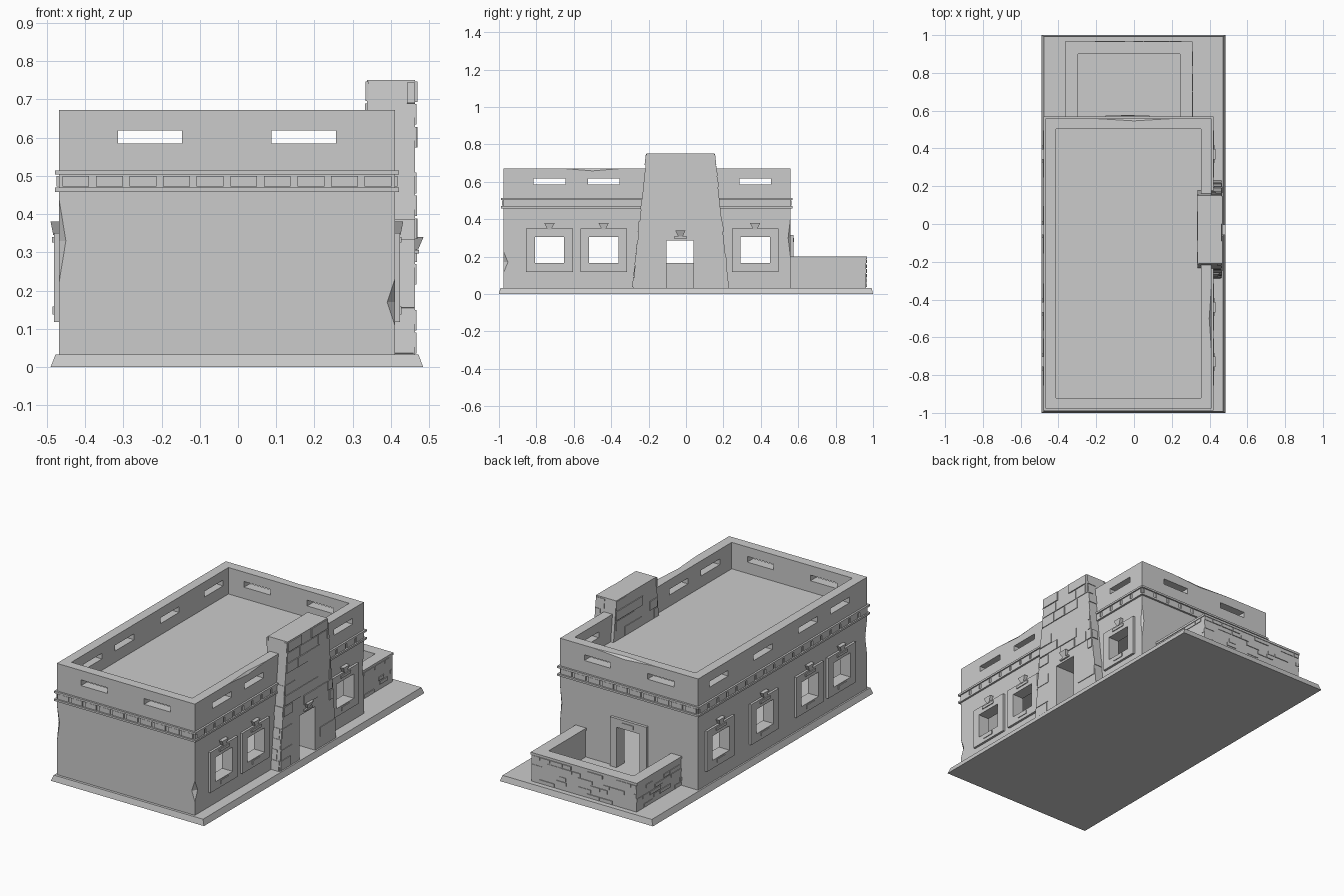
import bpy, bmesh, random
from mathutils import Matrix, Vector

random.seed(4)
if "Cube" in bpy.data.objects:
    bpy.data.objects.remove(bpy.data.objects["Cube"])

plaster = bpy.data.materials.new("grey_plaster")
plaster.use_nodes = True
GREY = (0.6, 0.6, 0.6, 1)
plaster.diffuse_color = GREY
plaster.node_tree.nodes["Principled BSDF"].inputs["Base Color"].default_value = GREY

# Main dimensions
LEFT, RIGHT, FRONT, BACK = -0.468, 0.41, -0.977, 0.558
GROUND, CEILING, ROOF, TOP = 0.033, 0.50, 0.52, 0.672
THICK = 0.055
FACE = {1: RIGHT, -1: LEFT}
WINDOWS = {1: (-0.73, -0.44, 0.37), -1: (-0.73, -0.44, -0.03, 0.37)}


def taper(bm, low, z0, high, z1):
    """Block with rectangle low (x0, x1, y0, y1) at z0 and high at z1."""
    for v in bmesh.ops.create_cube(bm, size=2)["verts"]:
        r, z = (high, z1) if v.co.z > 0 else (low, z0)
        v.co = (max(r[:2]) if v.co.x > 0 else min(r[:2]),
                max(r[2:]) if v.co.y > 0 else min(r[2:]), z)


def box(bm, x0, x1, y0, y1, z0, z1):
    taper(bm, (x0, x1, y0, y1), z0, (x0, x1, y0, y1), z1)


def make(name, bm):
    mesh = bpy.data.meshes.new(name)
    bm.to_mesh(mesh)
    bm.free()
    mesh.materials.append(plaster)
    ob = bpy.data.objects.new(name, mesh)
    bpy.context.collection.objects.link(ob)
    return ob


def cut(ob, bm):
    """Subtract everything in bm from the object."""
    cutter = make("cutter", bm)
    cutter.hide_render = True
    mod = ob.modifiers.new("cut", 'BOOLEAN')
    mod.operation, mod.solver, mod.object = 'DIFFERENCE', 'EXACT', cutter
    bpy.context.view_layer.objects.active = ob
    bpy.ops.object.modifier_apply(modifier=mod.name)
    bpy.data.objects.remove(cutter)


def bricks(bm, origin, u, v, span, height, row, length, depth, share, hole=None):
    """Scatter raised bricks on a plane; span(t) gives the row limits at height t."""
    u, v = Vector(u).normalized(), Vector(v).normalized()
    n = u.cross(v)
    frame = Matrix((u, v, n)).transposed().to_4x4()
    frame.translation = Vector(origin)
    count = round(height / row)
    for i in range(count):
        t0, t1 = height * i / count, height * (i + 1) / count
        a, b = span(t1)
        lo, hi = max(a, span(t0)[0]), min(b, span(t0)[1])
        s = lo
        while s < hi - 0.005:
            e = min(hi, s + length * random.uniform(0.6, 1.4))
            blocked = hole and s < hole[1] and e > hole[0] and t0 < hole[2]
            if random.random() < share and not blocked:
                start = len(bm.verts)
                box(bm, s, e, t0 + 0.003, t1 - 0.003, -0.004, depth * random.uniform(0.5, 1))
                bm.verts.ensure_lookup_table()
                bmesh.ops.transform(bm, matrix=frame, verts=bm.verts[start:])
            s = e + 0.004


# Plinth
bm = bmesh.new()
taper(bm, (-0.49, 0.484, -1, 1), 0, (-0.477, 0.472, -0.992, 0.992), GROUND)
make("plinth", bm)

# Hollow building: room below, sunken roof terrace above
bm = bmesh.new()
box(bm, LEFT, RIGHT, FRONT, BACK, 0.03, TOP)
walls = make("walls", bm)
inner = (LEFT + THICK, RIGHT - THICK, FRONT + THICK, BACK - THICK)
bm = bmesh.new()
box(bm, *inner, 0.02, CEILING)
box(bm, *inner, ROOF, 0.8)
cut(walls, bm)

# Windows, parapet slots and doorways
bm = bmesh.new()
for side, centres in WINDOWS.items():
    x0, x1 = FACE[side] - 0.08 * side, FACE[side] + 0.05 * side
    for y in centres:
        box(bm, x0, x1, y - 0.078, y + 0.078, 0.165, 0.305)
        box(bm, x0, x1, y - 0.085, y + 0.085, 0.585, 0.618)
for y in (FRONT, BACK):
    for x in (-0.23, 0.172):
        box(bm, x - 0.084, x + 0.084, y - 0.08, y + 0.08, 0.585, 0.618)
box(bm, 0.3, 0.5, -0.105, 0.04, 0.02, 0.285)
box(bm, -0.105, 0.04, 0.45, 0.6, 0.02, 0.265)
cut(walls, bm)

# Chipped corners and worn parapet edges
bm = bmesh.new()
for place, size in (((LEFT, FRONT, 0.33), (0.018, 0.018, 0.11)),
                    ((RIGHT, FRONT, 0.17), (0.02, 0.025, 0.06)),
                    ((RIGHT, BACK, 0.3), (0.012, 0.012, 0.1)),
                    ((RIGHT, -0.5, TOP), (0.012, 0.17, 0.014)),
                    ((0, BACK, TOP), (0.2, 0.012, 0.014))):
    bmesh.ops.create_uvsphere(bm, u_segments=4, v_segments=2, radius=1,
                              matrix=Matrix.LocRotScale(Vector(place), None, Vector(size)))
cut(walls, bm)

# Window surrounds with wedge-shaped ornament, lintel and sill tab
for side, centres in WINDOWS.items():
    bm = bmesh.new()
    f = FACE[side]
    inside = f - 0.006 * side

    def plate(y0, y1, z0, z1, depth):
        box(bm, inside, f + depth * side, y0, y1, z0, z1)

    for y in centres:
        for s in (-1, 1):
            plate(y + s * 0.078, y + s * 0.125, 0.118, 0.35, 0.013)
        plate(y - 0.078, y + 0.078, 0.118, 0.165, 0.013)
        plate(y - 0.078, y + 0.078, 0.305, 0.35, 0.013)
        plate(y - 0.045, y + 0.045, 0.325, 0.34, 0.018)
        plate(y - 0.035, y + 0.035, 0.137, 0.158, 0.017)
        taper(bm, (inside, f + 0.015 * side, y - 0.01, y + 0.01), 0.345,
              (inside, f + 0.022 * side, y - 0.028, y + 0.028), 0.38)
    make("window_surrounds_" + ("left" if side > 0 else "right"), bm)

# Frieze: two rails with a row of blocks between, on all four sides
rails, blocks = bmesh.new(), bmesh.new()
for along_x, face, out, a, b in ((True, FRONT, -1, LEFT, RIGHT), (True, BACK, 1, LEFT, RIGHT),
                                 (False, LEFT, -1, FRONT, BACK), (False, RIGHT, 1, FRONT, BACK)):
    def strip(bm, s, e, z0, z1, depth):
        p = (face - 0.006 * out, face + depth * out)
        box(bm, *((s, e) + p if along_x else p + (s, e)), z0, z1)

    for z in (0.458, 0.503):
        strip(rails, a - 0.011, b + 0.011, z, z + 0.011, 0.011)
    count = round((b - a) / 0.087)
    step = (b - a) / count
    for i in range(count):
        c = a + step * (i + 0.5)
        strip(blocks, c - 0.035, c + 0.035, 0.472, 0.5, 0.007)
make("frieze_rails", rails)
make("frieze_blocks", blocks)

# Tapered entrance tower with doorway
X0, X1, TALL = 0.337, 0.463, 0.75
bm = bmesh.new()
taper(bm, (X0, X1, -0.285, 0.23), 0.03, (X0, X1, -0.21, 0.152), TALL)
tower = make("entrance_tower", bm)
bm = bmesh.new()
box(bm, 0.3, 0.5, -0.105, 0.04, 0.02, 0.285)
cut(tower, bm)

# Raised stonework on the tower
HIGH = TALL - GROUND


def tower_span(t):
    k = t / HIGH
    return -0.285 + 0.075 * k, 0.23 - 0.078 * k


bm = bmesh.new()
bricks(bm, (X1, 0, GROUND), (0, 1, 0), (0, 0, 1), tower_span, HIGH, 0.06, 0.12, 0.006, 0.5,
       (-0.11, 0.045, 0.29))
bricks(bm, (0, -0.285, GROUND), (1, 0, 0), (0, 0.075, HIGH),
       lambda t: (X0 if t > 0.64 else RIGHT, X1), HIGH, 0.06, 0.05, 0.005, 0.5)
bricks(bm, (0, 0.23, GROUND), (-1, 0, 0), (0, -0.078, HIGH),
       lambda t: (-X1, -X0 if t > 0.64 else -RIGHT), HIGH, 0.06, 0.05, 0.005, 0.5)
bricks(bm, (X0, 0, ROOF), (0, -1, 0), (0, 0, 1),
       lambda t: (-0.155, 0.215), TALL - ROOF, 0.06, 0.12, 0.005, 0.5)
make("tower_stonework", bm)

# Ornament over the tower door
bm = bmesh.new()
taper(bm, (X1 - 0.005, X1 + 0.008, -0.042, -0.018), 0.307,
      (X1 - 0.005, X1 + 0.022, -0.058, -0.002), 0.34)
box(bm, X1 - 0.005, X1 + 0.01, -0.065, 0.005, 0.297, 0.306)
make("tower_ornament", bm)

# Back door surround
bm = bmesh.new()
for x0, x1, z0, z1, y in ((-0.15, -0.105, 0.03, 0.315, 0.574), (0.04, 0.082, 0.03, 0.315, 0.574),
                          (-0.105, 0.04, 0.265, 0.315, 0.574), (-0.068, 0.002, 0.278, 0.3, 0.578)):
    box(bm, x0, x1, BACK - 0.006, y, z0, z1)
make("back_door_surround", bm)

# Walled yard behind the building with a thin coping
YL, YR, YB, W = -0.36, 0.307, 0.963, 0.06
for name, z0, z1, o in (("yard_wall", 0.03, 0.187, 0), ("yard_coping", 0.187, 0.2, 0.004)):
    bm = bmesh.new()
    box(bm, YL - o, YL + W + o, BACK - 0.006, YB - W - o, z0, z1)
    box(bm, YR - W - o, YR + o, BACK - 0.006, YB - W - o, z0, z1)
    box(bm, YL - o, YR + o, YB - W - o, YB + o, z0, z1)
    make(name, bm)

# Raised stonework on the outside of the yard wall
bm = bmesh.new()
for origin, u, a, b in (((YR, 0, GROUND), (0, 1, 0), BACK, YB),
                        ((YL, 0, GROUND), (0, -1, 0), -YB, -BACK),
                        ((0, YB, GROUND), (-1, 0, 0), -YR, -YL)):
    bricks(bm, origin, u, (0, 0, 1), lambda t: (a, b), 0.154, 0.026, 0.07, 0.005, 0.5)
make("yard_stonework", bm)
